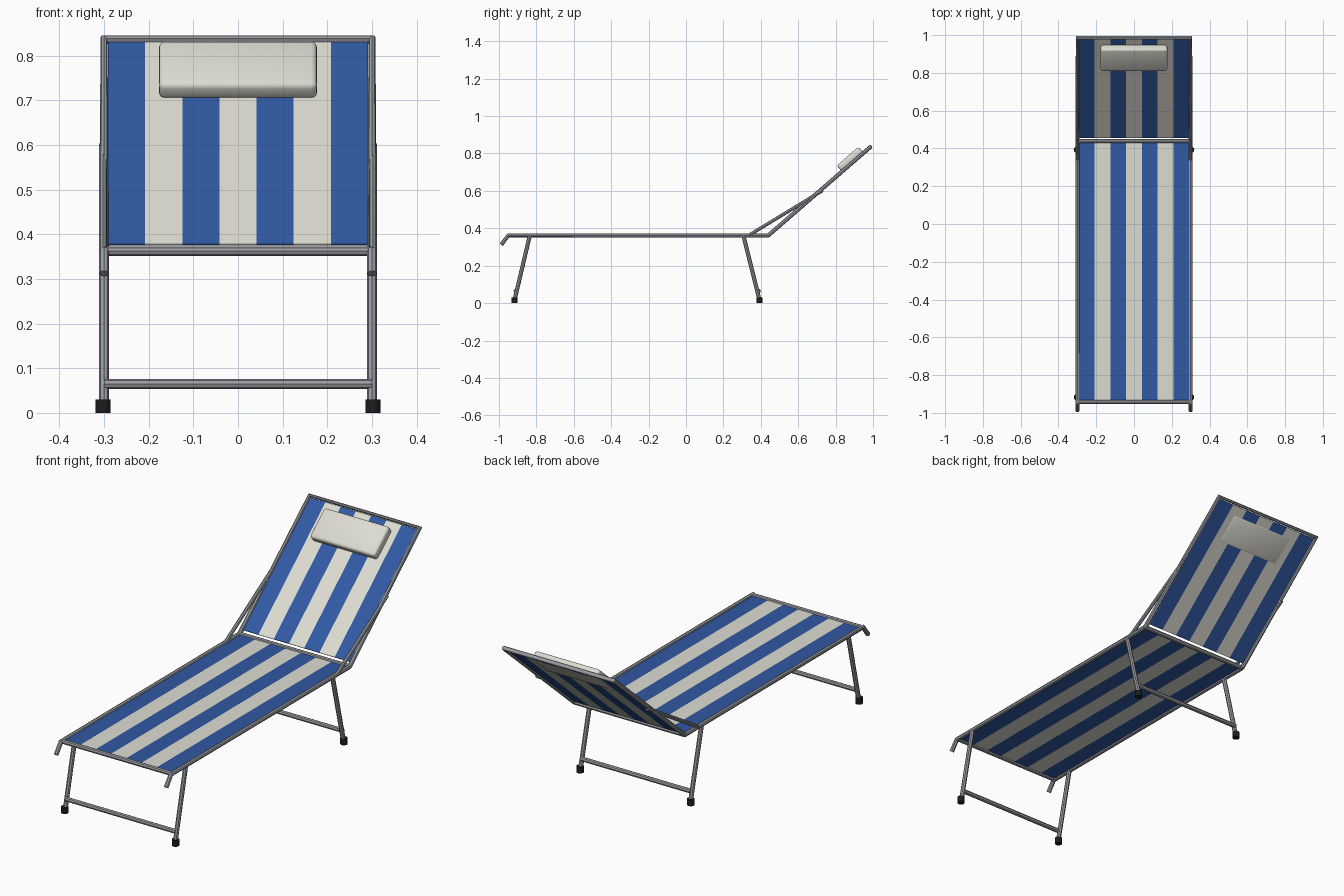
import bpy
import bmesh
from math import atan2
from mathutils import Vector, Matrix

cube = bpy.data.objects.get("Cube")
if cube:
    bpy.data.objects.remove(cube, do_unlink=True)


def material(name, rgb, rough=0.6):
    m = bpy.data.materials.new(name)
    m.use_nodes = True
    m.diffuse_color = (*rgb, 1)
    bsdf = m.node_tree.nodes["Principled BSDF"]
    bsdf.inputs["Base Color"].default_value = (*rgb, 1)
    bsdf.inputs["Roughness"].default_value = rough
    return m


STEEL = material("grey steel", (0.33, 0.34, 0.37))
BLUE = material("blue fabric", (0.03, 0.1, 0.37))
CREAM = material("cream fabric", (0.73, 0.72, 0.65))
RUBBER = material("black rubber", (0.012, 0.012, 0.012))

SIDE_X = 0.30       # centre line of the side tubes
TUBE = 0.011        # tube radius
SEAT_Z = 0.362
HINGE = Vector((0, 0.44, SEAT_Z))
TOP = Vector((0, 0.987, 0.836))
SLOPE = (TOP - HINGE).normalized()
NORMAL = Vector((0, -SLOPE.z, SLOPE.y))


def add_object(name, mesh, *mats):
    ob = bpy.data.objects.new(name, mesh)
    bpy.context.collection.objects.link(ob)
    for m in mats:
        mesh.materials.append(m)
    return ob


def smooth(ob):
    bpy.ops.object.select_all(action='DESELECT')
    ob.select_set(True)
    bpy.context.view_layer.objects.active = ob
    bpy.ops.object.shade_smooth_by_angle()


def tube(name, points, radius=TUBE):
    """Round tube along a path of corner points, turned into a mesh."""
    curve = bpy.data.curves.new(name, 'CURVE')
    curve.dimensions = '3D'
    curve.bevel_depth = radius
    curve.bevel_resolution = 2
    curve.use_fill_caps = True
    spline = curve.splines.new('POLY')
    spline.points.add(len(points) - 1)
    for sp, p in zip(spline.points, points):
        sp.co = (*p, 1)
    helper = bpy.data.objects.new(name + "_path", curve)
    bpy.context.collection.objects.link(helper)
    bpy.context.view_layer.update()
    evaluated = helper.evaluated_get(bpy.context.evaluated_depsgraph_get())
    mesh = bpy.data.meshes.new_from_object(evaluated)
    bpy.data.objects.remove(helper, do_unlink=True)
    mesh.materials.clear()
    ob = add_object(name, mesh, STEEL)
    smooth(ob)
    return ob


def crossbar(name, y, z, radius=TUBE):
    tube(name, [(-SIDE_X, y, z), (SIDE_X, y, z)], radius)


def striped_fabric(name, start, end, half=0.291, stripes=7):
    """Thin sheet of alternating stripes between two lines across the frame."""
    bm = bmesh.new()
    rows = []
    for i in range(stripes + 1):
        x = Vector((half * (2 * i / stripes - 1), 0, 0))
        rows.append((bm.verts.new(start + x), bm.verts.new(end + x)))
    for i, (a, b) in enumerate(zip(rows, rows[1:])):
        face = bm.faces.new((a[0], b[0], b[1], a[1]))
        face.material_index = i % 2
    mesh = bpy.data.meshes.new(name)
    bm.to_mesh(mesh)
    bm.free()
    ob = add_object(name, mesh, BLUE, CREAM)
    mod = ob.modifiers.new("thickness", 'SOLIDIFY')
    mod.thickness = 0.004
    mod.offset = 0


def foot_cap(name, x, y):
    bm = bmesh.new()
    bmesh.ops.create_cone(bm, cap_ends=True, segments=16, radius1=0.017,
                          radius2=0.017, depth=0.03,
                          matrix=Matrix.Translation((x, y, 0.015)))
    mesh = bpy.data.meshes.new(name)
    bm.to_mesh(mesh)
    bm.free()
    smooth(add_object(name, mesh, RUBBER))


# Side rails with bent foot ends, folding props, legs and feet
for side, s in (("left", 1), ("right", -1)):
    x = s * SIDE_X
    tube(f"{side}_side_rail", [(x, -0.988, 0.312), (x, -0.95, SEAT_Z),
                               (x, HINGE.y, SEAT_Z)])
    tube(f"{side}_backrest_prop", [(x + s * 0.002, 0.335, SEAT_Z),
                                   (x + s * 0.002, 0.73, 0.602)], 0.009)
    for end, y_top, y_foot in (("front", -0.835, -0.917), ("rear", 0.307, 0.393)):
        tube(f"{side}_{end}_leg", [(x, y_top, SEAT_Z), (x, y_foot, 0.015)])
        foot_cap(f"{side}_{end}_foot_cap", x + s * 0.002, y_foot)

# Backrest frame: one bent tube
across = Vector((SIDE_X, 0, 0))
tube("backrest_frame", [HINGE - across, TOP - across, TOP + across, HINGE + across])

# Crossbars
crossbar("foot_crossbar", -0.943, SEAT_Z)
crossbar("hinge_crossbar", HINGE.y, SEAT_Z)
crossbar("front_leg_crossbar", -0.911, 0.065)
crossbar("rear_leg_crossbar", 0.39, 0.065)

# Striped slings
striped_fabric("seat_fabric", Vector((0, -0.935, SEAT_Z)),
               Vector((0, 0.432, SEAT_Z)))
striped_fabric("backrest_fabric", HINGE + SLOPE * 0.022, TOP - SLOPE * 0.01)

# Head pillow lying on the backrest
centre = HINGE + SLOPE * 0.598 + NORMAL * 0.0195
turn = Matrix.Rotation(atan2(SLOPE.z, SLOPE.y), 4, 'X')
bm = bmesh.new()
bmesh.ops.create_cube(bm, size=1, matrix=Matrix.Diagonal((0.354, 0.155, 0.046, 1)))
bmesh.ops.bevel(bm, geom=bm.edges[:], offset=0.013, segments=3, profile=0.5,
                affect='EDGES')
bm.transform(Matrix.Translation(centre) @ turn)
pillow_mesh = bpy.data.meshes.new("head_pillow")
bm.to_mesh(pillow_mesh)
bm.free()
smooth(add_object("head_pillow", pillow_mesh, CREAM))
